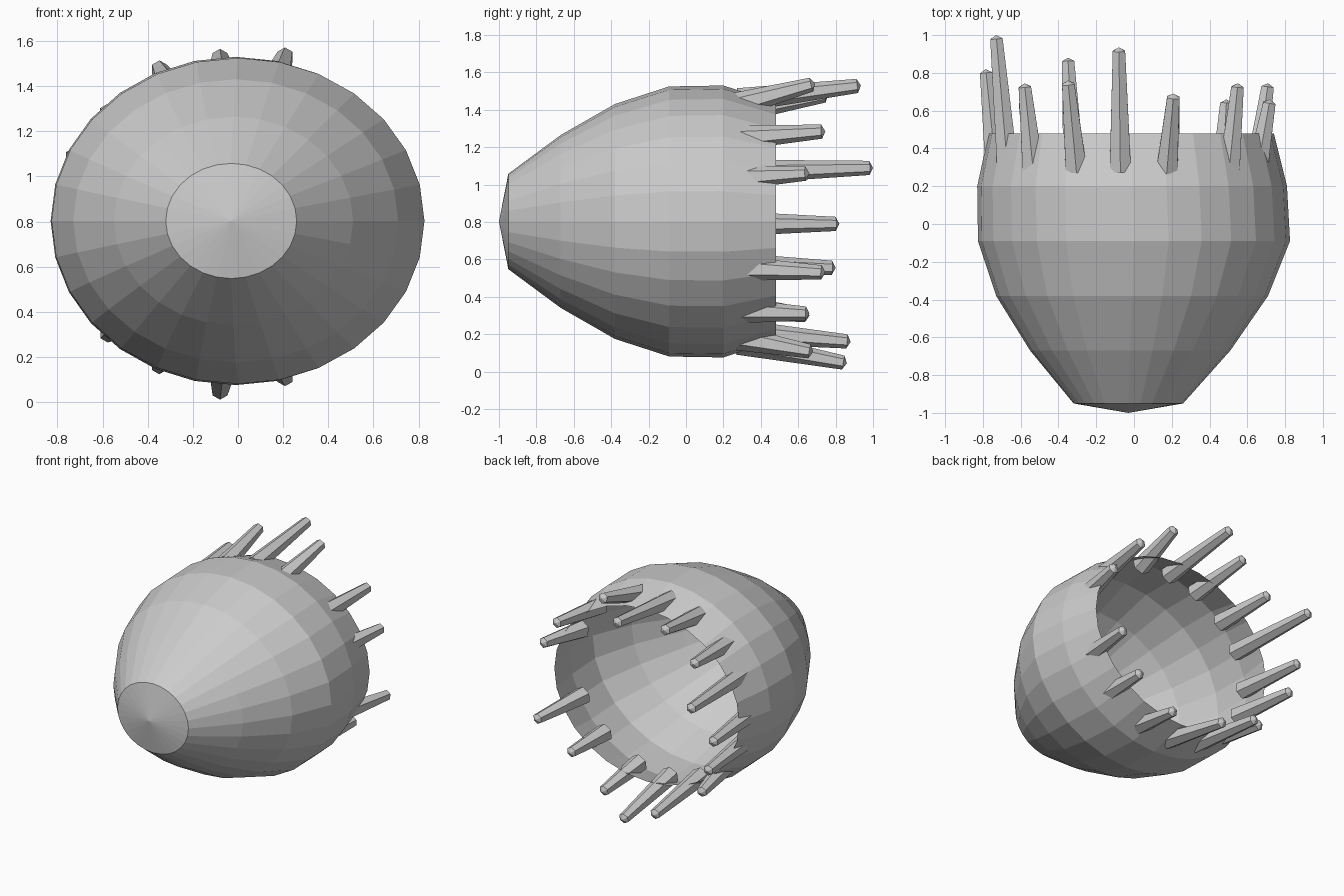
import bpy, bmesh, math
from mathutils import Vector

if "Cube" in bpy.data.objects:
    bpy.data.objects.remove(bpy.data.objects["Cube"])

SIDES = 28
CZ = 0.803


def make_object(name, bm):
    bmesh.ops.recalc_face_normals(bm, faces=bm.faces)
    mesh = bpy.data.meshes.new(name)
    bm.to_mesh(mesh)
    bm.free()
    obj = bpy.data.objects.new(name, mesh)
    bpy.context.collection.objects.link(obj)
    return obj


def loft(bm, rings):
    """Bridge consecutive vertex rings with quads."""
    for a, b in zip(rings, rings[1:]):
        n = len(a)
        for i in range(n):
            j = (i + 1) % n
            bm.faces.new((a[i], a[j], b[j], b[i]))


def fan(bm, ring, apex):
    tip = bm.verts.new(apex)
    for i in range(len(ring)):
        bm.faces.new((ring[i], ring[(i + 1) % len(ring)], tip))


# Open cup: (y, centre x, half width, half height)
profile = [
    (-0.95, -0.03, 0.29, 0.255),
    (-0.67, -0.02, 0.53, 0.462),
    (-0.38, -0.01, 0.72, 0.628),
    (-0.09, 0.0, 0.826, 0.722),
    (0.20, -0.01, 0.82, 0.727),
    (0.48, -0.015, 0.755, 0.635),
]
bm = bmesh.new()
rings = []
for y, cx, rx, rz in profile:
    rings.append([bm.verts.new((cx + rx * math.cos(2 * math.pi * i / SIDES), y,
                                CZ + rz * math.sin(2 * math.pi * i / SIDES)))
                  for i in range(SIDES)])
loft(bm, rings)
fan(bm, rings[0], (-0.03, -1.0, CZ))
make_object("cup_shell", bm)


def spike(name, base, tip, r0=0.065, r1=0.038):
    """Tapered hexagonal prong with a small pointed end."""
    axis = (tip - base).normalized()
    side = axis.cross(Vector((0, 0, 1))).normalized()
    up = side.cross(axis)
    bm = bmesh.new()
    rings = []
    for centre, r in ((base, r0), (tip - axis * 0.02, r1)):
        rings.append([bm.verts.new(centre + r * (side * math.sin(k * math.pi / 3)
                                                 + up * math.cos(k * math.pi / 3)))
                      for k in range(6)])
    loft(bm, rings)
    bm.faces.new(rings[0])
    fan(bm, rings[1], tip)
    make_object(name, bm)


# Rim prongs, given by their tips; bases sit just inside the rim
tips = [
    (0.21, 0.69, 1.54), (-0.08, 0.935, 1.53), (-0.35, 0.76, 1.48),
    (-0.58, 0.745, 1.285), (-0.73, 1.0, 1.09), (-0.785, 0.82, 0.79),
    (-0.73, 0.80, 0.555), (-0.58, 0.66, 0.30), (-0.35, 0.88, 0.16),
    (-0.08, 0.86, 0.045), (0.21, 0.68, 0.105), (0.49, 0.66, 0.31),
    (0.71, 0.745, 0.53), (0.72, 0.66, 1.06), (0.55, 0.745, 1.285),
]
for n, t in enumerate(tips):
    a = math.atan2((t[2] - CZ) / 0.70, (t[0] + 0.015) / 0.78)
    base = Vector((-0.015 + 0.715 * math.cos(a), 0.28, CZ + 0.65 * math.sin(a)))
    spike(f"rim_prong_{n + 1}", base, Vector(t))
